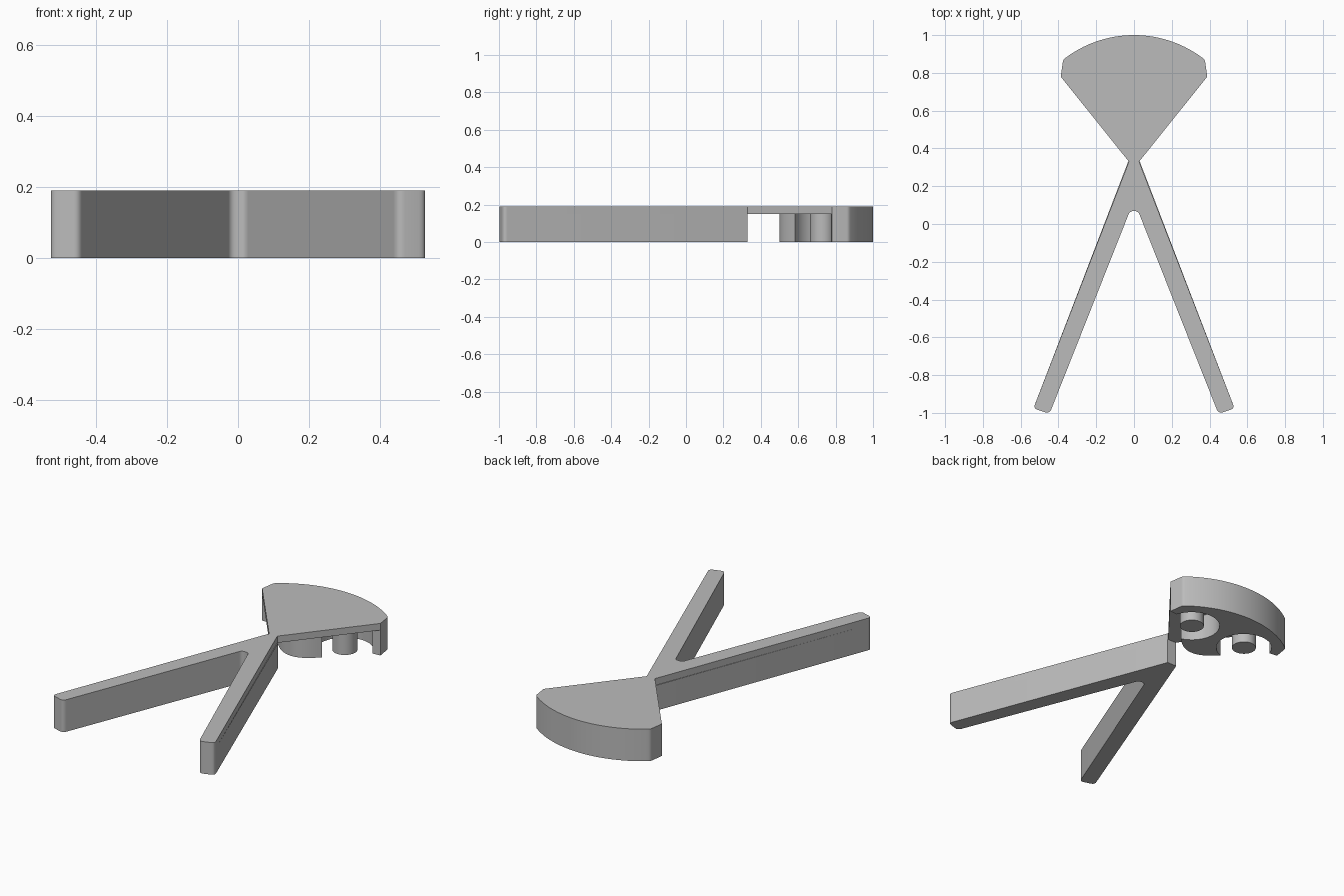
import bpy, bmesh
from math import sin, cos, asin, radians
from mathutils import Vector

default = bpy.data.objects.get("Cube")
if default:
    bpy.data.objects.remove(default)

HEIGHT, PLATE_Z = 0.19, 0.15
PIN, PIN_R, POCKET_R = Vector((0.19, 0.73)), 0.067, 0.155

grey = bpy.data.materials.new("plain grey")
grey.use_nodes = True
grey.diffuse_color = (0.5, 0.5, 0.5, 1)
grey.node_tree.nodes["Principled BSDF"].inputs["Base Color"].default_value = grey.diffuse_color


def arc(center, r, start, end, n):
    """Points on an arc, angles in degrees."""
    steps = [radians(start + (end - start) * i / n) for i in range(n + 1)]
    return [Vector((center[0] + r * cos(a), center[1] + r * sin(a))) for a in steps]


def fillet(before, corner, after, d, n=6):
    """Round a corner, starting at distance d along both edges."""
    b, c, a = Vector(before), Vector(corner), Vector(after)
    p, q = c + (b - c).normalized() * d, c + (a - c).normalized() * d
    ts = [i / n for i in range(n + 1)]
    return [p * (1 - t) ** 2 + c * (2 * t * (1 - t)) + q * t ** 2 for t in ts]


def mirrored(half):
    """Close a half outline that starts and ends on the middle line."""
    return half + [Vector((-p.x, p.y)) for p in reversed(half) if p.x > 1e-4]


def extrude(name, outline, z0, z1):
    bm = bmesh.new()
    face = bm.faces.new([bm.verts.new((p.x, p.y, z0)) for p in outline])
    top = bmesh.ops.extrude_face_region(bm, geom=[face])["geom"]
    bmesh.ops.translate(bm, vec=(0, 0, z1 - z0),
                        verts=[v for v in top if isinstance(v, bmesh.types.BMVert)])
    bmesh.ops.recalc_face_normals(bm, faces=bm.faces)
    mesh = bpy.data.meshes.new(name)
    bm.to_mesh(mesh)
    bm.free()
    mesh.materials.append(grey)
    mesh.shade_smooth()
    mesh.set_sharp_from_angle(angle=radians(30))
    obj = bpy.data.objects.new(name, mesh)
    bpy.context.collection.objects.link(obj)
    return obj


# Half outline of the forked legs, from the crotch round the foot to the neck
def leg_half(neck_x):
    crotch, neck = (0.0, 0.068), (neck_x, 0.33)
    shoulder, toe_in, toe_out = (0.022, 0.068), (0.447, -1.004), (0.533, -0.977)
    return ([Vector(crotch)] + fillet(crotch, shoulder, toe_in, 0.018)
            + fillet(shoulder, toe_in, toe_out, 0.025)
            + fillet(toe_in, toe_out, neck, 0.025) + [Vector(neck)])


# Outer side and curved rim of the fan-shaped head
rim_r = 0.606
rim_start = 90 - asin(0.375 / rim_r) * 180 / 3.14159265
rim = arc((0, 1 - rim_r), rim_r, rim_start, 90, 16)
side = [Vector((0.388, 0.78))]
corner = fillet(side[0], rim[0], rim[1], 0.012, 4)
rim[-1].x = 0
fan = side + corner + rim[1:]

# Thin plate covering legs and head
extrude("top_plate", mirrored(leg_half(0.027) + fan), PLATE_Z, HEIGHT)

# Deep forked legs under the plate, ending at the neck
extrude("legs", mirrored(leg_half(0.031) + [Vector((0, 0.33))]), 0, PLATE_Z)

# Deep head wall with a rounded middle tongue and two round pockets
pocket = arc(PIN, POCKET_R, 253, 17, 32)
tip = pocket[0]
tongue = [Vector((tip.x * i / 8, 0.5 + (tip.y - 0.5) * (i / 8) ** 2)) for i in range(8)]
extrude("head_wall", mirrored(tongue + pocket + fan), 0, PLATE_Z)

# Round pin standing in each pocket
for label, sx in (("left", 1), ("right", -1)):
    ring = arc((PIN.x * sx, PIN.y), PIN_R, 0, 360, 40)[:-1]
    extrude(label + "_pin", ring, 0, PLATE_Z)
